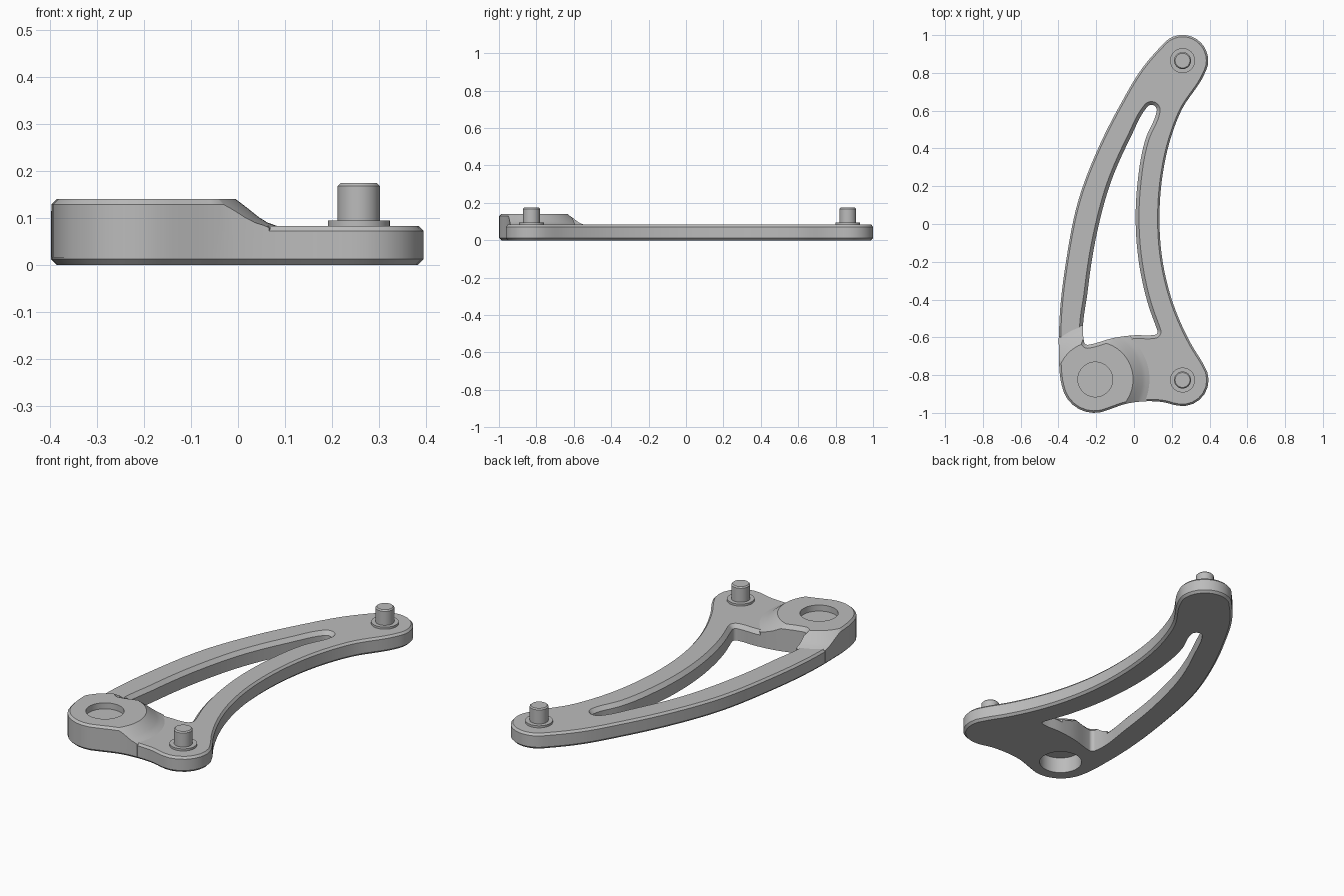
import bpy, bmesh
from math import cos, sin, radians
from mathutils import Vector
from mathutils.geometry import interpolate_bezier

cube = bpy.data.objects.get("Cube")
if cube:
    bpy.data.objects.remove(cube, do_unlink=True)

# One plain grey for the whole part
grey = bpy.data.materials.new("plain_grey")
grey.use_nodes = True
grey.diffuse_color = (0.5, 0.5, 0.5, 1)
grey.node_tree.nodes["Principled BSDF"].inputs["Base Color"].default_value = grey.diffuse_color


def arc(x, y, r, start, end, steps=8):
    angles = [radians(start + (end - start) * i / steps) for i in range(steps + 1)]
    return [(x + r * cos(a), y + r * sin(a)) for a in angles]


def circle(x, y, r, steps=64):
    return [Vector(p) for p in arc(x, y, r, 0, 360, steps)[:-1]]


def smooth_loop(points, spacing=0.025):
    """Closed smooth curve through the points, sampled evenly."""
    pts = [Vector(p) for p in points]
    n = len(pts)
    tangents = []
    for i in range(n):
        a, b = pts[i] - pts[i - 1], pts[(i + 1) % n] - pts[i]
        la, lb = a.length, b.length
        tangents.append((a / la * lb + b / lb * la) / (la + lb))
    loop = []
    for i in range(n):
        j = (i + 1) % n
        length = (pts[j] - pts[i]).length
        steps = max(2, int(length / spacing) + 1)
        curve = interpolate_bezier(pts[i], pts[i] + tangents[i] * length / 3,
                                   pts[j] - tangents[j] * length / 3, pts[j], steps)
        loop += [Vector((p[0], p[1])) for p in curve[:-1]]
    return loop


def offset(loop, distance):
    result = []
    for i, p in enumerate(loop):
        t = ((p - loop[i - 1]).normalized()
             + (loop[(i + 1) % len(loop)] - p).normalized()).normalized()
        result.append(p + Vector((t.y, -t.x)) * distance)
    return result


def solid(name, loop, rings):
    """Stack offset copies of a loop, given as (offset, height), into a closed solid."""
    bm = bmesh.new()
    rows = [[bm.verts.new((p.x, p.y, z)) for p in offset(loop, d)] for d, z in rings]
    n = len(loop)
    for low, high in zip(rows, rows[1:]):
        for i in range(n):
            j = (i + 1) % n
            bm.faces.new((low[i], low[j], high[j], high[i]))
    bm.faces.new(rows[0][::-1])
    bm.faces.new(rows[-1])
    bmesh.ops.recalc_face_normals(bm, faces=bm.faces)
    mesh = bpy.data.meshes.new(name)
    bm.to_mesh(mesh)
    bm.free()
    mesh.materials.append(grey)
    obj = bpy.data.objects.new(name, mesh)
    bpy.context.collection.objects.link(obj)
    return obj


def activate(obj):
    bpy.ops.object.select_all(action='DESELECT')
    obj.select_set(True)
    bpy.context.view_layer.objects.active = obj


def combine(obj, tool, operation):
    activate(obj)
    mod = obj.modifiers.new(operation.lower(), 'BOOLEAN')
    mod.operation, mod.object, mod.solver = operation, tool, 'EXACT'
    bpy.ops.object.modifier_apply(modifier=mod.name)
    bpy.data.objects.remove(tool, do_unlink=True)


def finish(obj):
    activate(obj)
    bpy.ops.object.shade_smooth_by_angle(angle=radians(30))


# Outline of the bracket: three round lobes joined by sweeping edges
PIN_X, PIN_Y = 0.257, (-0.826, 0.865)
BOSS = (-0.205, -0.823)
outline = smooth_loop(
    arc(-0.21, -0.825, 0.174, 190, 295)
    + [(-0.03, -0.948), (0.08, -0.938), (0.16, -0.944)]
    + arc(PIN_X, PIN_Y[0], 0.138, 260, 395)
    + [(0.305, -0.64), (0.2, -0.4), (0.145, -0.15), (0.135, 0.05),
       (0.15, 0.25), (0.19, 0.44), (0.25, 0.6)]
    + arc(PIN_X, PIN_Y[1], 0.136, -33, 145)
    + [(0.055, 0.84), (-0.077, 0.624), (-0.19, 0.4), (-0.29, 0.14),
       (-0.36, -0.2), (-0.394, -0.5), (-0.397, -0.66)])

# Curved slot between the two arms
slot = smooth_loop(
    arc(-0.245, -0.62, 0.038, 185, 285)
    + [(-0.1, -0.62), (0, -0.607)]
    + arc(0.108, -0.57, 0.035, -85, 25)
    + [(0.095, -0.43), (0.05, -0.24), (0.027, 0), (0.035, 0.2), (0.08, 0.45)]
    + arc(0.092, 0.602, 0.047, -20, 150)
    + [(-0.035, 0.465), (-0.135, 0.24), (-0.215, -0.05), (-0.262, -0.345)])


def slot_cutter(top):
    return solid("slot_cutter", slot, [(-0.018, -0.1), (-0.018, top - 0.02),
                                       (0, top), (0, top + 0.1)])


def recess_cutter():
    return solid("recess_cutter", circle(*BOSS, 0.106), [(0, -0.1), (0, 0.085)])


# Flat plate with chamfered rims
TOP = 0.083
plate = solid("bracket_plate", outline,
              [(-0.012, 0), (0, 0.012), (0, TOP - 0.011), (-0.01, TOP)])
combine(plate, slot_cutter(TOP), 'DIFFERENCE')
combine(plate, recess_cutter(), 'DIFFERENCE')
finish(plate)

# Raised boss flaring into the plate, trimmed to the outline, with blind holes
BOSS_TOP = 0.14
boss = solid("raised_boss", outline,
             [(0.001, 0.016), (0.001, BOSS_TOP - 0.011), (-0.01, BOSS_TOP)])
flare = solid("flare_trim", circle(*BOSS, 0.2, 96),
              [(0.095, 0.01), (0.095, 0.079), (0.085, 0.084), (0.068, 0.09),
               (0.05, 0.101), (0.025, 0.121), (0, BOSS_TOP), (-0.026, 0.16)])
combine(boss, flare, 'INTERSECT')
combine(boss, slot_cutter(BOSS_TOP), 'DIFFERENCE')
combine(boss, recess_cutter(), 'DIFFERENCE')
combine(boss, solid("hole_cutter", circle(*BOSS, 0.092), [(0, 0.108), (0, 0.2)]),
        'DIFFERENCE')
finish(boss)

# Pins standing on thin collars
for label, y in zip(("front", "back"), PIN_Y):
    finish(solid(label + "_collar", circle(PIN_X, y, 0.066, 48),
                 [(0, TOP - 0.01), (0, 0.094)]))
    finish(solid(label + "_pin", circle(PIN_X, y, 0.045, 48),
                 [(0, TOP), (0, 0.168), (-0.006, 0.174)]))
